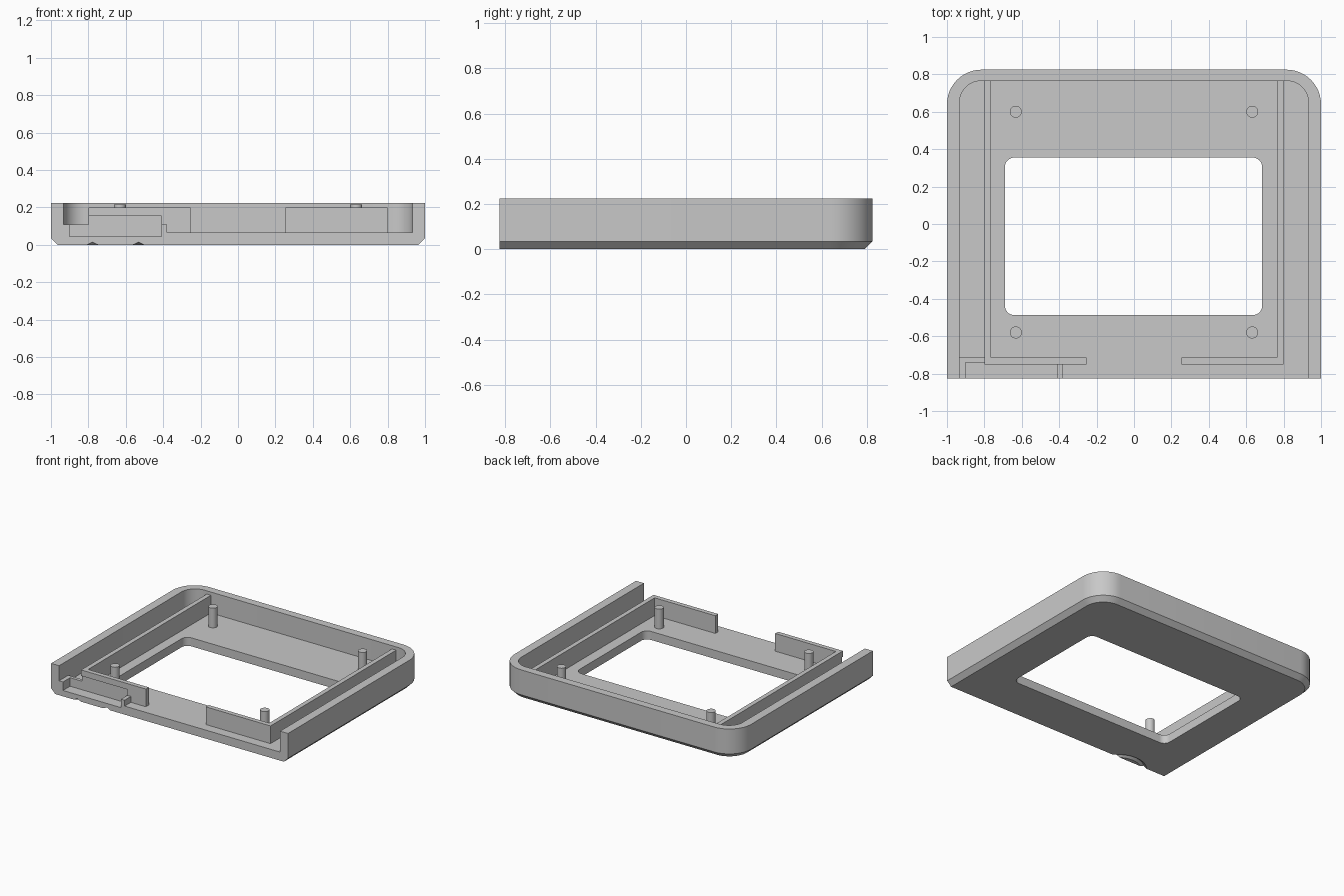
import bpy, bmesh, math
from mathutils import Vector

cube = bpy.data.objects.get("Cube")
if cube:
    bpy.data.objects.remove(cube, do_unlink=True)

grey = bpy.data.materials.new("light grey plastic")
grey.use_nodes = True
COLOUR = (0.58, 0.58, 0.58, 1)
grey.diffuse_color = COLOUR
grey.node_tree.nodes["Principled BSDF"].inputs["Base Color"].default_value = COLOUR


def make(name, bm):
    bmesh.ops.recalc_face_normals(bm, faces=bm.faces)
    mesh = bpy.data.meshes.new(name)
    bm.to_mesh(mesh)
    bm.free()
    mesh.materials.append(grey)
    obj = bpy.data.objects.new(name, mesh)
    bpy.context.collection.objects.link(obj)
    return obj


def loft(name, rings, closed=False):
    """Skin rings of equal point count; cap the ends unless closed."""
    bm = bmesh.new()
    loops = [[bm.verts.new(p) for p in ring] for ring in rings]
    pairs = list(zip(loops, loops[1:]))
    if closed:
        pairs.append((loops[-1], loops[0]))
    else:
        bm.faces.new(loops[0])
        bm.faces.new(loops[-1])
    for a, b in pairs:
        for i in range(len(a)):
            j = (i + 1) % len(a)
            bm.faces.new((a[i], a[j], b[j], b[i]))
    return make(name, bm)


def box(name, x0, x1, y0, y1, z0, z1):
    return loft(name, [[(x0, y0, z), (x1, y0, z), (x1, y1, z), (x0, y1, z)]
                       for z in (z0, z1)])


def outline(x0, x1, y0, y1, z, r_front, r_back, steps=12):
    """Rectangle with separate front and back corner radii."""
    pts = []
    corners = ((x1, y0, -1, 1, r_front), (x1, y1, -1, -1, r_back),
               (x0, y1, 1, -1, r_back), (x0, y0, 1, 1, r_front))
    for k, (x, y, sx, sy, r) in enumerate(corners):
        if r == 0:
            pts.append((x, y, z))
            continue
        for i in range(steps + 1):
            a = math.radians(90 * (k - 1 + i / steps))
            pts.append((x + sx * r + r * math.cos(a), y + sy * r + r * math.sin(a), z))
    return pts


def cut(obj, *cutters):
    for c in cutters:
        mod = obj.modifiers.new("cut", 'BOOLEAN')
        mod.operation = 'DIFFERENCE'
        mod.solver = 'EXACT'
        mod.object = c
    dg = bpy.context.evaluated_depsgraph_get()
    mesh = bpy.data.meshes.new_from_object(obj.evaluated_get(dg))
    obj.modifiers.clear()
    obj.data = mesh


FRONT, BACK, TOP, FLOOR = -0.825, 0.825, 0.225, 0.065
CHAMFER, WALL = 0.035, 0.067

# Tray body: chamfered on the sides and back, open at the front
tray = loft("tray", [outline(-1 + c, 1 - c, FRONT, BACK - c, z, 0, 0.185 - c)
                     for c, z in ((CHAMFER, 0), (0, CHAMFER), (0, TOP))])

# Cutters: interior, window, card slot and curved groove underneath
interior = loft("interior_cutter", [outline(-1 + WALL, 1 - WALL, -1, BACK - 0.06, z, 0, 0.115)
                                    for z in (FLOOR, 0.4)])
window = loft("window_cutter", [outline(-0.69, 0.685, -0.487, 0.355, z, 0.05, 0.05)
                                for z in (-0.1, 0.3)])
slot = box("slot_cutter", -0.9, -0.41, -1, -0.74, 0.045, 0.155)
rings = []
for i in range(64):
    a = math.tau * i / 64
    rings.append([(-0.655 + r * math.cos(a), -0.956 + r * math.sin(a), z)
                  for r, z in ((0.157, -0.003), (0.205, -0.003), (0.181, 0.015))])
groove = loft("groove_cutter", rings, closed=True)
cut(tray, interior, window, slot, groove)

# Inner ribs along the sides and the front
parts = [tray]
base = FLOOR - 0.01
for name, s in (("right", -1), ("left", 1)):
    xs = sorted((s * 0.765, s * 0.8))
    parts.append(box(name + "_side_rib", *xs, -0.715, 0.77, base, 0.2))
    xs = sorted((s * 0.253, s * 0.8))
    parts.append(box(name + "_front_rib", *xs, -0.75, -0.715, base, 0.2))
    if s < 0:
        cut(parts[-1], slot)

# Low blocks holding the card slot
block = box("slot_corner_block", -0.94, -0.8, FRONT, -0.715, base, 0.11)
cut(block, slot)
parts.append(block)
parts.append(box("slot_end_block", -0.41, -0.38, FRONT, -0.75, base, 0.11))

# Four locating pins
for x in (-0.632, 0.632):
    for y in (-0.58, 0.6):
        ring = [Vector((x + 0.032 * math.cos(math.tau * i / 32),
                        y + 0.032 * math.sin(math.tau * i / 32), 0)) for i in range(32)]
        parts.append(loft("locating_pin", [[p + Vector((0, 0, z)) for p in ring]
                                           for z in (base, 0.215)]))

for c in (interior, window, slot, groove):
    bpy.data.objects.remove(c, do_unlink=True)

# Smooth the round parts and keep edges sharp
bpy.ops.object.select_all(action='DESELECT')
for p in parts:
    p.select_set(True)
bpy.context.view_layer.objects.active = tray
bpy.ops.object.shade_smooth_by_angle(angle=math.radians(30))
